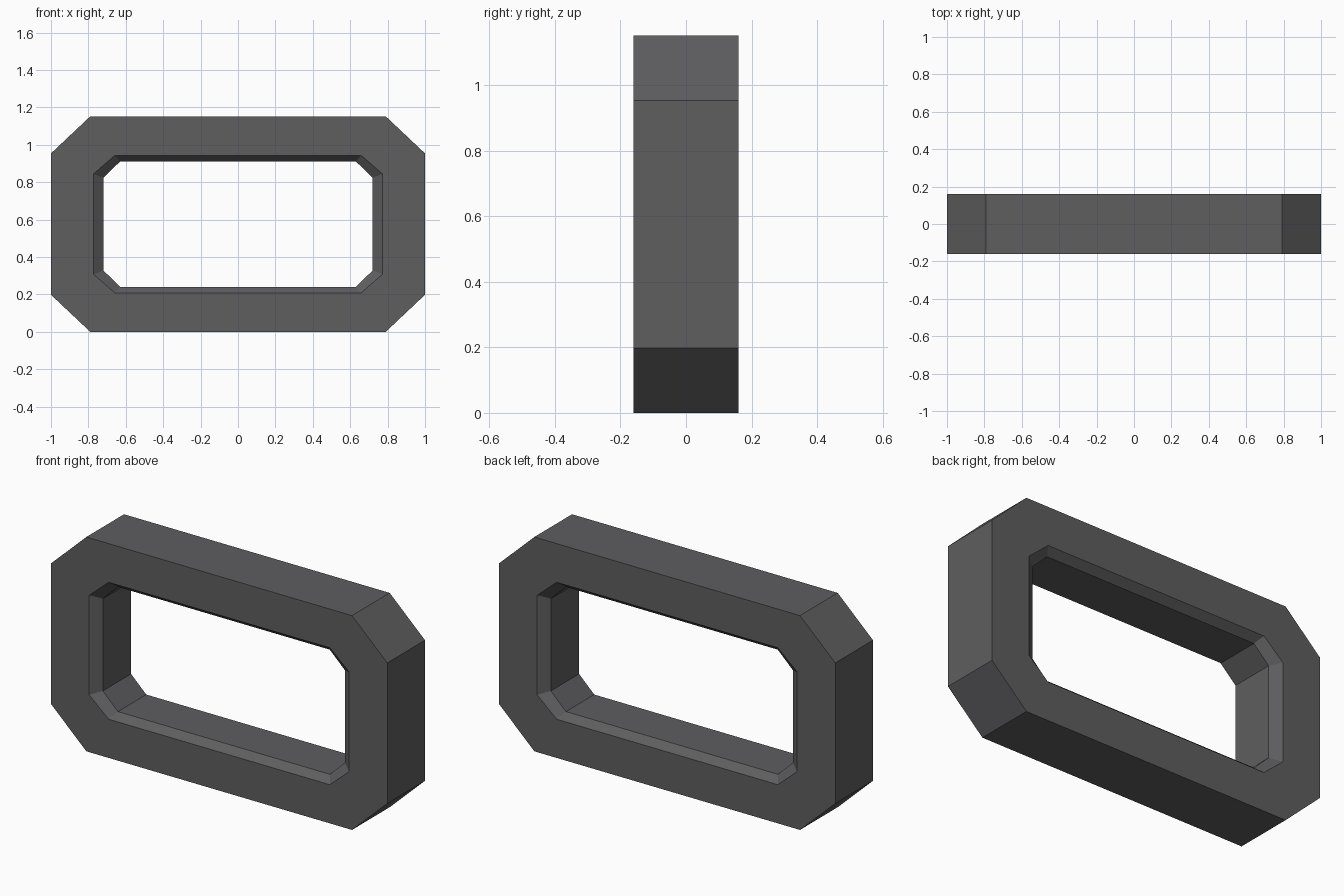
import bpy, bmesh

if "Cube" in bpy.data.objects:
    bpy.data.objects.remove(bpy.data.objects["Cube"])

CZ = 0.576  # centre height of the frame


def octagon(hx, hz, cx, cz, y):
    """Rectangle of half size hx, hz with corners cut by cx, cz, at depth y."""
    quarter = [(hx, hz - cz), (hx - cx, hz)]
    pts = quarter + [(-x, z) for x, z in reversed(quarter)]
    pts += [(-x, -z) for x, z in pts]
    return [(x, y, z + CZ) for x, z in pts]


OUTER = (1.0, 0.576, 0.21, 0.198)
RIM = (0.773, 0.368, 0.115, 0.10)
BORE = (0.72, 0.335, 0.09, 0.087)
D, STEP = 0.16, 0.04

# Closed cross-section: front face, front bevel, bore, back bevel, back face, outside
sections = [(OUTER, -D), (RIM, -D), (BORE, -D + STEP),
            (BORE, D - STEP), (RIM, D), (OUTER, D)]

bm = bmesh.new()
loops = [[bm.verts.new(p) for p in octagon(*s, y)] for s, y in sections]
for i, a in enumerate(loops):
    b = loops[(i + 1) % len(loops)]
    for j in range(8):
        k = (j + 1) % 8
        bm.faces.new((a[j], a[k], b[k], b[j]))
bmesh.ops.recalc_face_normals(bm, faces=bm.faces)

mesh = bpy.data.meshes.new("link_frame")
bm.to_mesh(mesh)
bm.free()

# Dark grey metal
mat = bpy.data.materials.new("dark grey")
mat.diffuse_color = (0.112, 0.112, 0.117, 1)
mat.use_nodes = True
mat.node_tree.nodes["Principled BSDF"].inputs["Base Color"].default_value = mat.diffuse_color
mesh.materials.append(mat)

obj = bpy.data.objects.new("link_frame", mesh)
bpy.context.collection.objects.link(obj)
